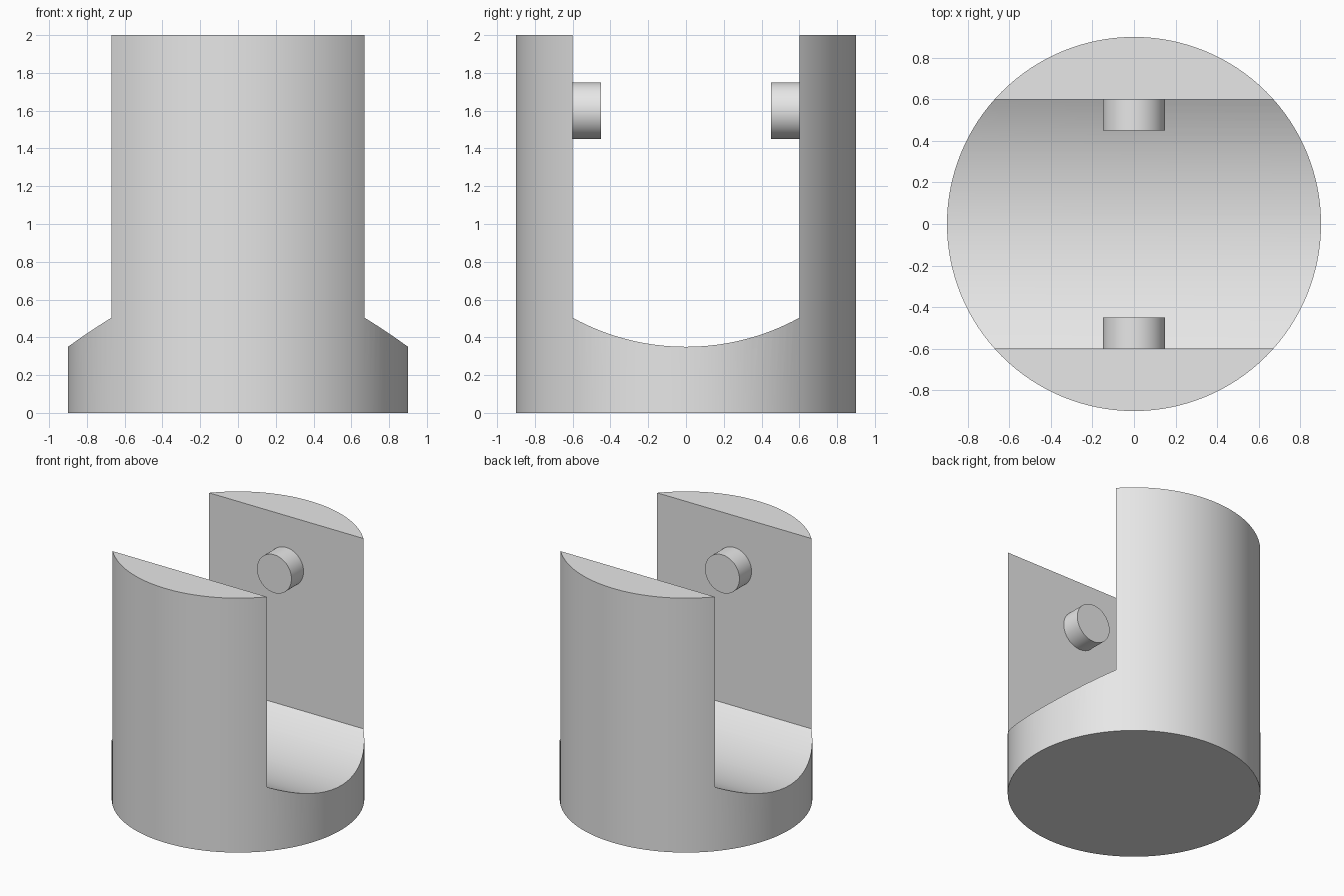
import bpy
import bmesh
from math import asin, sin, cos, pi, radians

cube = bpy.data.objects.get("Cube")
if cube:
    bpy.data.objects.remove(cube, do_unlink=True)

BODY_R, HEIGHT = 0.9, 2.0
SLOT_HALF = 0.6               # half width of the slot
AXIS_Z, FLOOR_R = 1.6, 1.25   # pin axis height and floor arc radius
PIN_R, PIN_OUT, EMBED = 0.15, 0.15, 0.05

grey = bpy.data.materials.new("light_grey")
grey.use_nodes = True
grey.diffuse_color = (0.8, 0.8, 0.8, 1)
grey.node_tree.nodes["Principled BSDF"].inputs["Base Color"].default_value = (0.8, 0.8, 0.8, 1)


def select_only(obj):
    bpy.ops.object.select_all(action="DESELECT")
    obj.select_set(True)
    bpy.context.view_layer.objects.active = obj


def cylinder(name, radius, depth, location, sides, tilt=0):
    bpy.ops.mesh.primitive_cylinder_add(vertices=sides, radius=radius, depth=depth,
                                        location=location, rotation=(tilt, 0, 0))
    obj = bpy.context.object
    obj.name = name
    obj.data.materials.append(grey)
    return obj


def smooth(obj):
    select_only(obj)
    bpy.ops.object.shade_smooth_by_angle(angle=radians(30))


# Round body
body = cylinder("forked_body", BODY_R, HEIGHT, (0, 0, HEIGHT / 2), 128)

# Slot cutter: curved floor with straight walls, extruded along x
half_angle = asin(SLOT_HALF / FLOOR_R)
steps = 32
angles = [half_angle * (2 * i / steps - 1) for i in range(steps + 1)]
profile = [(FLOOR_R * sin(a), AXIS_Z - FLOOR_R * cos(a)) for a in angles]
profile += [(SLOT_HALF, HEIGHT + 0.5), (-SLOT_HALF, HEIGHT + 0.5)]
bm = bmesh.new()
face = bm.faces.new([bm.verts.new((-1.2, y, z)) for y, z in profile])
extruded = bmesh.ops.extrude_face_region(bm, geom=[face])["geom"]
bmesh.ops.translate(bm, vec=(2.4, 0, 0),
                    verts=[g for g in extruded if isinstance(g, bmesh.types.BMVert)])
bmesh.ops.recalc_face_normals(bm, faces=bm.faces)
mesh = bpy.data.meshes.new("slot_cutter")
bm.to_mesh(mesh)
bm.free()
mesh.materials.append(grey)
cutter = bpy.data.objects.new("slot_cutter", mesh)
cutter.hide_render = True
bpy.context.collection.objects.link(cutter)

cut = body.modifiers.new("slot", "BOOLEAN")
cut.operation = "DIFFERENCE"
cut.solver = "EXACT"
cut.object = cutter
select_only(body)
bpy.ops.object.modifier_apply(modifier=cut.name)
bpy.data.objects.remove(cutter, do_unlink=True)
smooth(body)

# Pivot pins facing each other across the slot
for name, side in (("front_pin", -1), ("back_pin", 1)):
    y = side * (SLOT_HALF + (EMBED - PIN_OUT) / 2)
    smooth(cylinder(name, PIN_R, PIN_OUT + EMBED, (0, y, AXIS_Z), 64, pi / 2))
